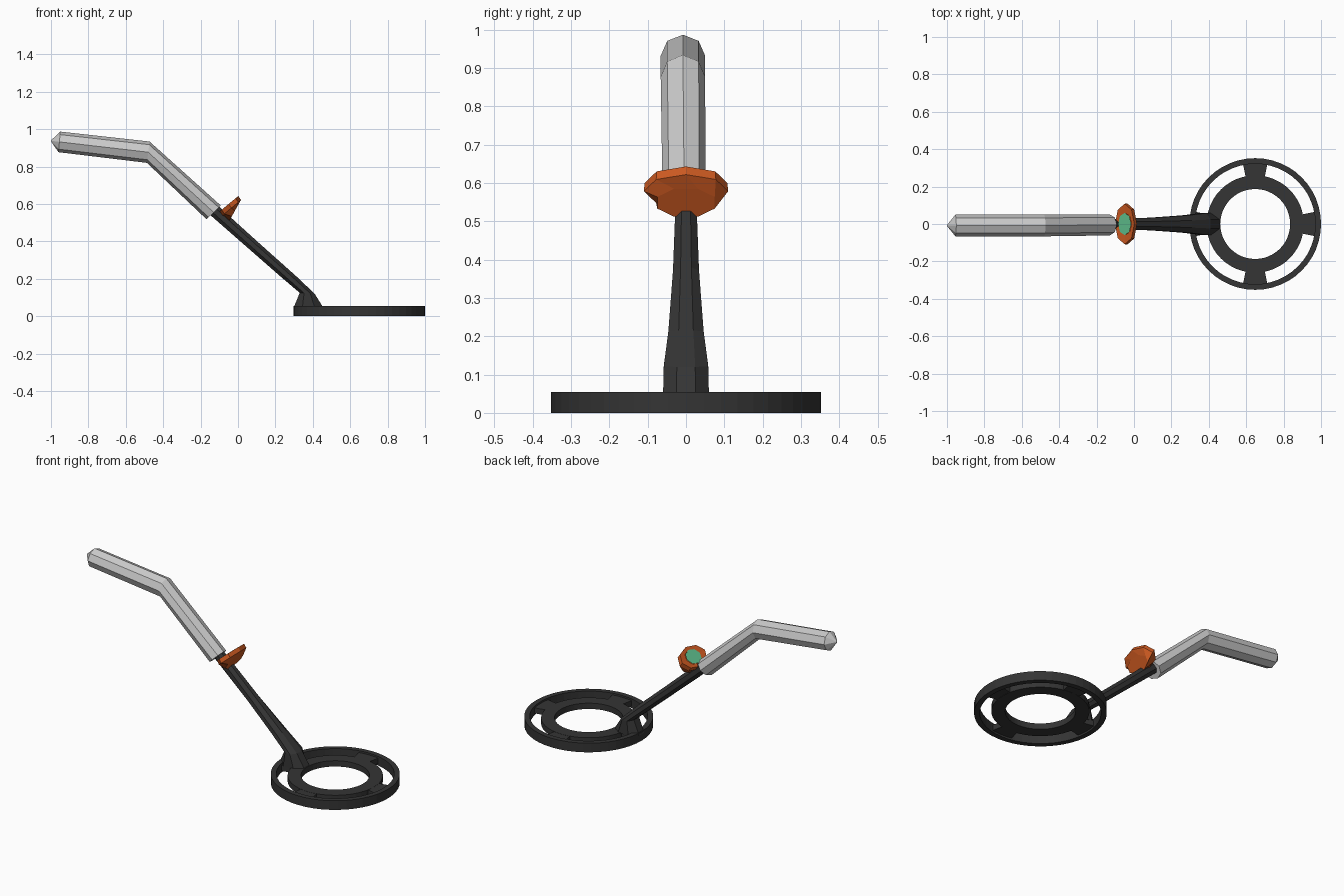
import bpy
from math import sin, cos, pi, radians
from mathutils import Vector

if "Cube" in bpy.data.objects:
    bpy.data.objects.remove(bpy.data.objects["Cube"])


def material(name, rgb):
    m = bpy.data.materials.new(name)
    m.diffuse_color = (*rgb, 1)
    m.use_nodes = True
    m.node_tree.nodes["Principled BSDF"].inputs["Base Color"].default_value = m.diffuse_color
    return m


def make(name, verts, faces, mat=None):
    me = bpy.data.meshes.new(name)
    me.from_pydata(verts, [], faces)
    me.validate()
    ob = bpy.data.objects.new(name, me)
    bpy.context.collection.objects.link(ob)
    if mat:
        me.materials.append(mat)
    # consistent outward normals
    import bmesh
    bm = bmesh.new()
    bm.from_mesh(me)
    bmesh.ops.recalc_face_normals(bm, faces=bm.faces)
    bm.to_mesh(me)
    bm.free()
    return ob


def section(low, high, w, y=0, n=8, turn=0.5):
    """Ring of n points between a low and a high point of the side profile."""
    l, h = Vector((low[0], y, low[1])), Vector((high[0], y, high[1]))
    k = 1 / cos(pi / n) if turn else 1
    return [(l + h) / 2 + (h - l) / 2 * k * cos((i + turn) * 2 * pi / n)
            + Vector((0, w * k * sin((i + turn) * 2 * pi / n), 0)) for i in range(n)]


def loft(name, rings, mat=None):
    n = len(rings[0])
    verts = [v for r in rings for v in r]
    faces = [(a * n + i, a * n + (i + 1) % n, (a + 1) * n + (i + 1) % n, (a + 1) * n + i)
             for a in range(len(rings) - 1) for i in range(n)]
    faces += [tuple(range(n))[::-1], tuple(range(len(verts) - n, len(verts)))]
    return make(name, verts, faces, mat)


def arc(name, r0, r1, z0, z1, mid=0, half=180, seg=48):
    """Rectangular band swept round the coil centre; a full turn closes up."""
    full = half == 180
    verts, faces = [], []
    count = seg if full else seg + 1
    for s in range(count):
        a = radians(mid - half + 2 * half * s / seg)
        verts += [(0.648 + r * cos(a), r * sin(a), z)
                  for r, z in ((r0, z0), (r1, z0), (r1, z1), (r0, z1))]
    for s in range(seg):
        t = (s + 1) % count
        faces += [(s * 4 + i, s * 4 + (i + 1) % 4, t * 4 + (i + 1) % 4, t * 4 + i)
                  for i in range(4)]
    if not full:
        faces += [(3, 2, 1, 0), tuple(range(seg * 4, seg * 4 + 4))]
    return make(name, verts, faces, dark)


dark = material("dark", (0.035, 0.035, 0.035))
orange = material("orange", (0.6, 0.1, 0.015))
green = material("green", (0.12, 0.55, 0.28))

# search coil: thin outer hoop, wide inner ring, four spokes
arc("coil_outer_ring", 0.322, 0.352, 0, 0.055)
arc("coil_inner_ring", 0.187, 0.26, 0.010, 0.045)
for q in range(4):
    arc("coil_spoke", 0.25, 0.33, 0.011, 0.044, q * 90, 11.5, 4)

# lower shaft with flared foot
loft("lower_shaft", [
    section((-0.17, 0.56), (-0.125, 0.61), 0.03),
    section((-0.13, 0.525), (-0.085, 0.57), 0.027),
    section((0.07, 0.35), (0.125, 0.38), 0.034),
    section((0.23, 0.21), (0.31, 0.215), 0.046),
    section((0.33, 0.125), (0.41, 0.12), 0.058),
    section((0.295, 0.04), (0.46, 0.04), 0.06)], dark)

# bent handle tube with a pointed end
loft("handle_tube", [
    section((-1.0, 0.935), (-0.999, 0.941), 0.003, -0.008, turn=0),
    section((-0.96, 0.877), (-0.95, 0.987), 0.058, -0.008, turn=0),
    section((-0.487, 0.82), (-0.473, 0.934), 0.058, -0.008, turn=0),
    section((-0.168, 0.518), (-0.092, 0.592), 0.056, -0.005, turn=0)])

# control box: wedge-backed housing with recessed display
screen_rim = section((-0.083, 0.568), (-0.013, 0.628), 0.06, turn=0)
loft("control_box", [
    section((-0.075, 0.56), (-0.008, 0.618), 0.058, turn=0),
    screen_rim,
    section((-0.102, 0.557), (0.002, 0.643), 0.108, turn=0),
    section((-0.088, 0.535), (0.016, 0.622), 0.11, turn=0),
    section((-0.045, 0.512), (-0.005, 0.585), 0.075)], orange)
make("display", [v + Vector((-0.002, 0, 0.002)) for v in screen_rim], [tuple(range(8))], green)
